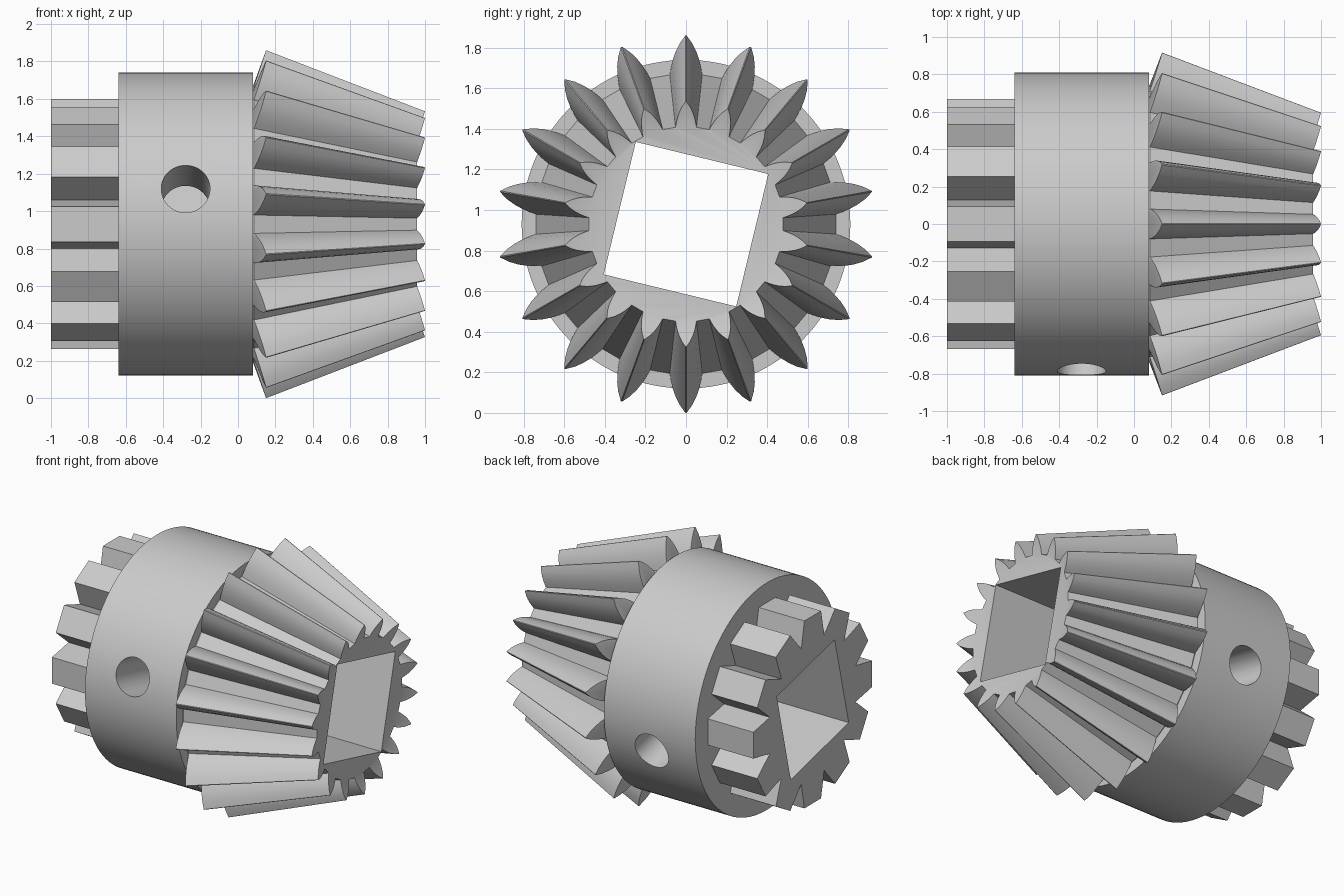
import bpy, bmesh
from math import sin, cos, pi, radians, sqrt
from mathutils import Matrix

AXIS_Z = 0.93          # height of the turning axis, which runs along x
SQUARE_TURN = radians(31.4)

cube = bpy.data.objects.get("Cube")
if cube:
    bpy.data.objects.remove(cube, do_unlink=True)

steel = bpy.data.materials.new("plain_grey")
steel.use_nodes = True
GREY = (0.6, 0.6, 0.6, 1)
steel.diffuse_color = GREY
steel.node_tree.nodes["Principled BSDF"].inputs["Base Color"].default_value = GREY


def point(x, r, a):
    return (x, r * cos(a), AXIS_Z + r * sin(a))


def loft(name, rings):
    """Skin a row of equal-length rings and close both ends."""
    bm = bmesh.new()
    loops = [[bm.verts.new(point(*p)) for p in ring] for ring in rings]
    n = len(loops[0])
    for a, b in zip(loops, loops[1:]):
        for i in range(n):
            j = (i + 1) % n
            bm.faces.new((a[i], a[j], b[j], b[i]))
    bm.faces.new(loops[0][::-1])
    bm.faces.new(loops[-1])
    bmesh.ops.recalc_face_normals(bm, faces=bm.faces)
    mesh = bpy.data.meshes.new(name)
    bm.to_mesh(mesh)
    bm.free()
    obj = bpy.data.objects.new(name, mesh)
    bpy.context.collection.objects.link(obj)
    mesh.materials.append(steel)
    return obj


def prism(name, x0, x1, outline):
    return loft(name, [[(x, r, a) for r, a in outline] for x in (x0, x1)])


def circle(radius, sides, turn=0):
    return [(radius, turn + 2 * pi * i / sides) for i in range(sides)]


def gear_outline(teeth, half_tooth):
    """Repeat a mirrored half tooth, given root to tip as (radius, half angle)."""
    tooth = [(r, -a) for r, a in half_tooth] + [(r, a) for r, a in reversed(half_tooth)]
    return [(r, pi / 2 + 2 * pi * k / teeth + a) for k in range(teeth) for r, a in tooth]


def activate(obj):
    bpy.ops.object.select_all(action='DESELECT')
    obj.select_set(True)
    bpy.context.view_layer.objects.active = obj


def cut(obj, cutter):
    mod = obj.modifiers.new("cut", 'BOOLEAN')
    mod.operation = 'DIFFERENCE'
    mod.solver = 'EXACT'
    mod.object = cutter
    activate(obj)
    bpy.ops.object.modifier_apply(modifier=mod.name)


# Plain collar in the middle
hub = prism("hub_collar", -0.64, 0.08, circle(0.81, 128))

# Straight gear with wedge-shaped teeth meeting in V valleys
tip = radians(8)
spur_half = [(0.675 / cos(tip) * cos(tip), tip)]
spur_outline = []
for k in range(12):
    mid = pi / 2 + k * pi / 6
    spur_outline += [(0.50, mid - pi / 12), (0.675, mid - tip), (0.675, mid + tip)]
spur = prism("straight_gear", -1.0, -0.64, spur_outline)

# Bevel gear: pointed teeth shrinking towards the cone apex
APEX, SHRINK = 2.57, 0.649
flank = [(0.74, 0.08), (0.77, 0.075), (0.81, 0.066),
         (0.85, 0.052), (0.89, 0.032), (0.93, 0.003)]
outline = gear_outline(18, [(r, w / r) for r, w in flank])
large = [(0.15 - 0.34 * (0.93 - r), r, a) for r, a in outline]
small = [(APEX - (APEX - x) * SHRINK, r * SHRINK, a) for x, r, a in large]
small_x = min(p[0] for p in small)
back = [(0.08, 0.738, a) for x, r, a in large]
end = [(small_x, 0.478, a) for x, r, a in small]
bevel = loft("bevel_gear", [back, large, small, end])

# Square bore along the whole axis
bore = prism("bore_cutter", -1.2, 1.2, circle(0.475, 4, SQUARE_TURN))
for part in (hub, spur, bevel):
    cut(part, bore)

# Round cross hole square to the bore walls
bpy.ops.mesh.primitive_cylinder_add(vertices=48, radius=0.13, depth=2)
pin = bpy.context.object
pin.name = "pin_hole_cutter"
pin.data.materials.append(steel)
pin.matrix_world = (Matrix.Translation((-0.28, 0, AXIS_Z))
                    @ Matrix.Rotation(SQUARE_TURN - pi / 4 - pi / 2, 4, 'X'))
bpy.context.view_layer.update()
cut(hub, pin)

for cutter in (bore, pin):
    bpy.data.objects.remove(cutter, do_unlink=True)

for part in (hub, spur, bevel):
    activate(part)
    bpy.ops.object.shade_smooth_by_angle(angle=radians(25))
